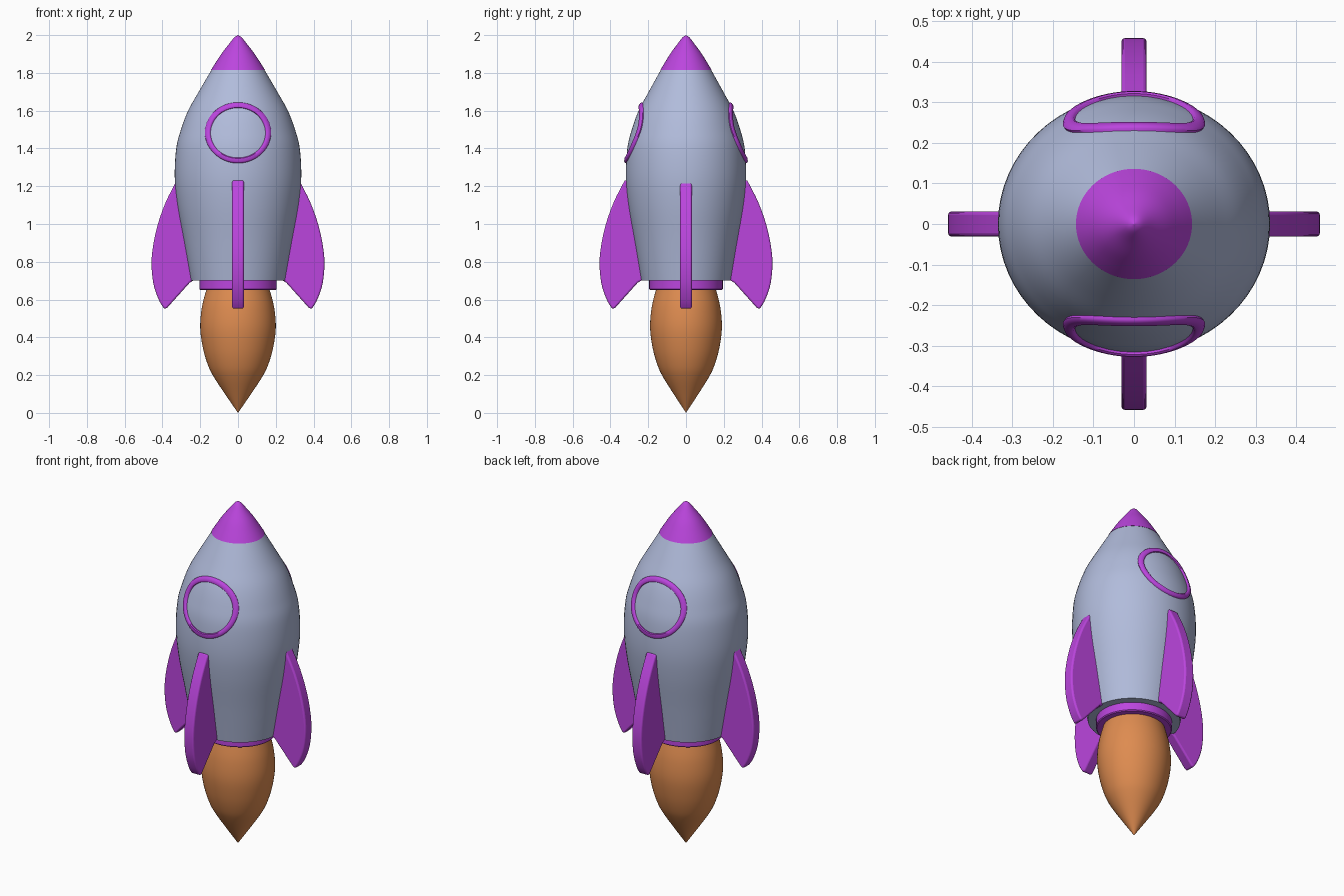
import bpy, bmesh, math

cube = bpy.data.objects.get("Cube")
if cube:
    bpy.data.objects.remove(cube)

FLAT = 0.95        # hull is slightly narrower front to back
SIDES = 64


def material(name, rgb):
    m = bpy.data.materials.new(name)
    m.use_nodes = True
    m.diffuse_color = (*rgb, 1)
    bsdf = m.node_tree.nodes["Principled BSDF"]
    bsdf.inputs["Base Color"].default_value = (*rgb, 1)
    bsdf.inputs["Roughness"].default_value = 0.6
    return m


grey = material("blue grey", (0.44, 0.50, 0.71))
purple = material("purple", (0.50, 0.06, 0.73))
orange = material("flame orange", (0.73, 0.26, 0.08))


def finish(name, bm, mat, angle=35):
    bmesh.ops.recalc_face_normals(bm, faces=bm.faces)
    mesh = bpy.data.meshes.new(name)
    bm.to_mesh(mesh)
    bm.free()
    mesh.materials.append(mat)
    ob = bpy.data.objects.new(name, mesh)
    bpy.context.collection.objects.link(ob)
    bpy.ops.object.select_all(action="DESELECT")
    ob.select_set(True)
    bpy.context.view_layer.objects.active = ob
    bpy.ops.object.shade_smooth_by_angle(angle=math.radians(angle))
    return ob


def smooth_curve(pts, steps=6):
    """Catmull-Rom curve through 2D points."""
    out = []
    for i in range(len(pts) - 1):
        p0, p1, p2, p3 = (pts[max(i - 1, 0)], pts[i], pts[i + 1],
                          pts[min(i + 2, len(pts) - 1)])
        for s in range(steps):
            t = s / steps
            out.append(tuple(
                b + t * (c - a) / 2 + t * t * (a - 2.5 * b + 2 * c - d / 2)
                + t ** 3 * (1.5 * (b - c) + (d - a) / 2)
                for a, b, c, d in zip(p0, p1, p2, p3)))
    return out + [pts[-1]]


def lathe(name, profile, mat):
    """Revolve (radius, z) points about z, closing open ends with caps."""
    bm = bmesh.new()
    rings = []
    for r, z in profile:
        if r < 1e-4:
            rings.append([bm.verts.new((0, 0, z))] * SIDES)
        else:
            rings.append([bm.verts.new((r * math.cos(a), FLAT * r * math.sin(a), z))
                          for a in (math.tau * k / SIDES for k in range(SIDES))])
    for lo, hi in zip(rings, rings[1:]):
        for k in range(SIDES):
            n = (k + 1) % SIDES
            bm.faces.new(dict.fromkeys((lo[k], lo[n], hi[n], hi[k])))
    for ring in (rings[0], rings[-1]):
        if ring[0] != ring[1]:
            bm.faces.new(ring)
    return finish(name, bm, mat)


# Hull, nose, collar and flame
hull = smooth_curve([(0.25, 0.70), (0.285, 0.9), (0.321, 1.1), (0.335, 1.25),
                     (0.327, 1.4), (0.302, 1.5), (0.264, 1.6), (0.208, 1.7),
                     (0.138, 1.82)])
lathe("hull", hull, grey)
nose = smooth_curve([(0.143, 1.815), (0.118, 1.855), (0.085, 1.905),
                     (0.05, 1.95), (0.02, 1.987), (0, 2.0)])
lathe("nose_cone", nose, purple)
lathe("engine_collar", [(0.2, 0.65), (0.205, 0.655), (0.205, 0.71)], purple)
flame = smooth_curve([(0, 0), (0.062, 0.09), (0.125, 0.185), (0.158, 0.25),
                      (0.185, 0.34), (0.2, 0.45), (0.191, 0.56), (0.165, 0.66)])
lathe("exhaust_flame", flame, orange)


# Window rims that follow the hull surface
def hull_radius(z):
    for (r0, z0), (r1, z1) in zip(hull, hull[1:]):
        if z0 <= z <= z1:
            return r0 + (r1 - r0) * (z - z0) / (z1 - z0)
    return hull[-1][0]


def window_rim(name, side):
    section = [(0.0, -0.015), (0.0, 0.006), (-0.005, 0.011),
               (-0.022, 0.011), (-0.027, 0.006), (-0.027, -0.015)]
    bm = bmesh.new()
    loops = []
    for k in range(SIDES):
        a = math.tau * k / SIDES
        loop = []
        for inset, lift in section:
            x = (0.172 + inset) * math.cos(a)
            z = 1.482 + (0.16 + inset) * math.sin(a)
            r = hull_radius(z)
            y = math.sqrt(r * r - x * x)
            grow = 1 + lift / r
            loop.append(bm.verts.new((x * grow, side * FLAT * y * grow, z + lift * 0.3)))
        loops.append(loop)
    for k in range(SIDES):
        a, b = loops[k], loops[(k + 1) % SIDES]
        for j in range(len(section)):
            n = (j + 1) % len(section)
            bm.faces.new((a[j], a[n], b[n], b[j]))
    finish(name, bm, purple, 50)


window_rim("front_window_rim", -1)
window_rim("back_window_rim", 1)

# Four fins
fin_edge = smooth_curve([(0.322, 1.235), (0.385, 1.11), (0.432, 0.97),
                         (0.457, 0.82), (0.449, 0.69), (0.42, 0.6), (0.39, 0.55)], 4)
fin_outline = fin_edge + [(0.375, 0.556), (0.255, 0.69), (0.2, 0.72), (0.28, 1.2)]
for i, name in enumerate(("left_fin", "back_fin", "right_fin", "front_fin")):
    bm = bmesh.new()
    face = bm.faces.new([bm.verts.new((r, -0.031, z)) for r, z in fin_outline])
    side = bmesh.ops.extrude_face_region(bm, geom=[face])["geom"]
    bmesh.ops.translate(bm, vec=(0, 0.062, 0),
                        verts=[v for v in side if isinstance(v, bmesh.types.BMVert)])
    fin = finish(name, bm, purple)
    fin.rotation_euler.z = i * math.pi / 2
    bevel = fin.modifiers.new("rounded_edges", "BEVEL")
    bevel.width = 0.009
    bevel.segments = 3
    bevel.limit_method = "ANGLE"
    bevel.angle_limit = math.radians(50)
